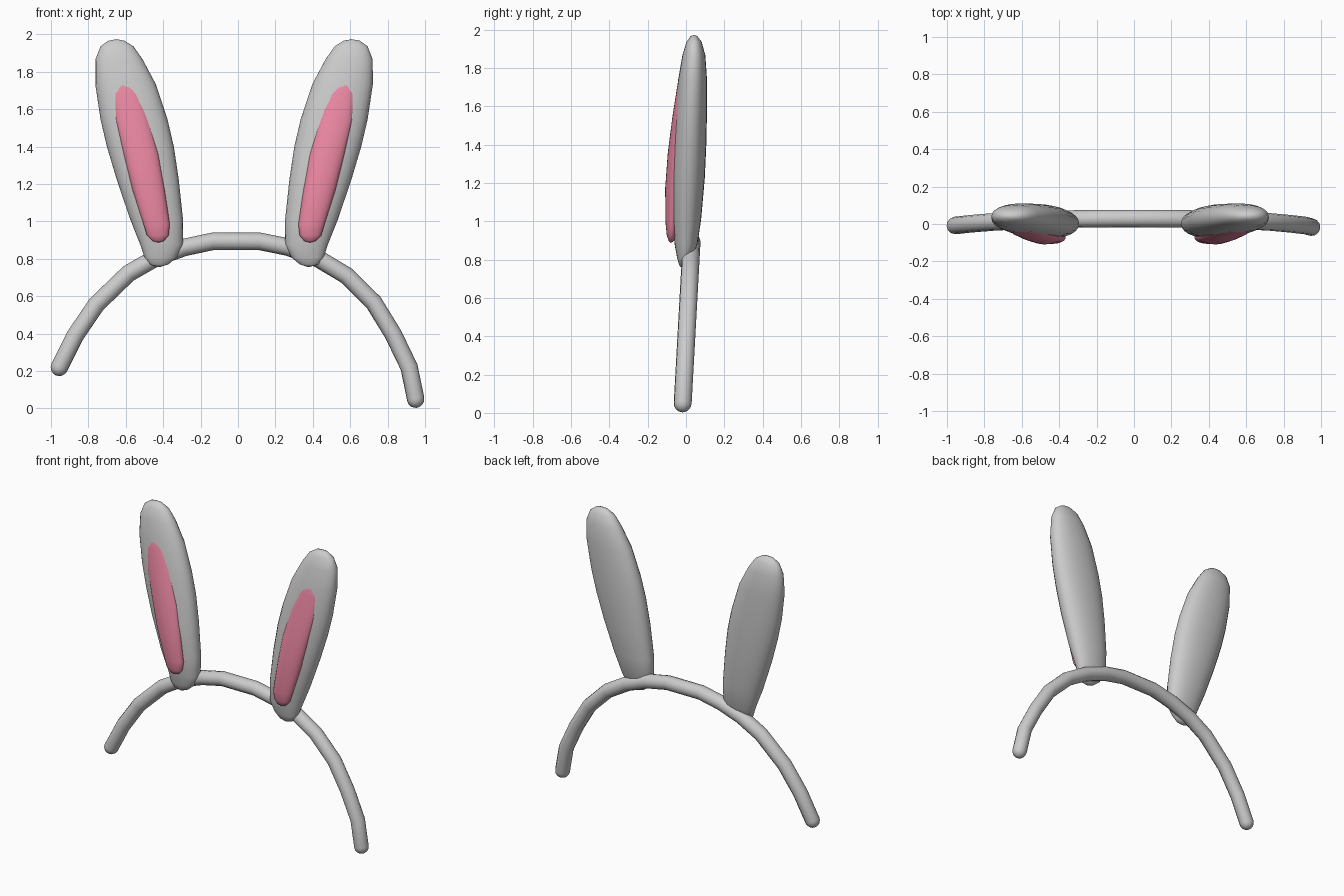
import bpy, bmesh, math
from mathutils import Vector

if "Cube" in bpy.data.objects:
    bpy.data.objects.remove(bpy.data.objects["Cube"])

MIRROR_X = -0.021   # centre plane between the two ears


def loft(name, stations, tip_low, tip_high, power=2.0, sides=24, mirror=False):
    """Skin rings (z, centre x, half width, centre y, half depth) between two tips."""
    bm = bmesh.new()
    fx = (lambda x: 2 * MIRROR_X - x) if mirror else (lambda x: x)
    rings = []
    for z, cx, hw, cy, hd in stations:
        ring = []
        for i in range(sides):
            a = 2 * math.pi * i / sides
            c, s = math.cos(a), math.sin(a)
            px = math.copysign(abs(c) ** (2 / power), c)
            py = math.copysign(abs(s) ** (2 / power), s)
            ring.append(bm.verts.new((fx(cx + hw * px), cy + hd * py, z)))
        rings.append(ring)
    low = bm.verts.new((fx(tip_low[0]), tip_low[1], tip_low[2]))
    high = bm.verts.new((fx(tip_high[0]), tip_high[1], tip_high[2]))
    for i in range(sides):
        j = (i + 1) % sides
        for a, b in zip(rings, rings[1:]):
            bm.faces.new((a[i], a[j], b[j], b[i]))
        bm.faces.new((low, rings[0][j], rings[0][i]))
        bm.faces.new((high, rings[-1][i], rings[-1][j]))
    bmesh.ops.recalc_face_normals(bm, faces=bm.faces)
    for f in bm.faces:
        f.smooth = True
    me = bpy.data.meshes.new(name)
    bm.to_mesh(me)
    bm.free()
    ob = bpy.data.objects.new(name, me)
    bpy.context.collection.objects.link(ob)
    return ob


# Outer ears
ear = [
    (0.770, 0.380, 0.050, -0.015, 0.020),
    (0.807, 0.372, 0.086, -0.008, 0.038),
    (0.877, 0.366, 0.115, 0.000, 0.059),
    (1.010, 0.393, 0.141, 0.003, 0.076),
    (1.225, 0.441, 0.166, 0.011, 0.087),
    (1.400, 0.480, 0.179, 0.019, 0.087),
    (1.545, 0.514, 0.179, 0.025, 0.084),
    (1.733, 0.559, 0.162, 0.034, 0.076),
    (1.866, 0.594, 0.126, 0.041, 0.060),
    (1.936, 0.605, 0.088, 0.042, 0.040),
    (1.966, 0.608, 0.043, 0.042, 0.018),
]
# Pink inner pads
pad = [
    (0.895, 0.385, 0.030, -0.077, 0.012),
    (0.925, 0.387, 0.058, -0.075, 0.025),
    (0.985, 0.393, 0.070, -0.072, 0.034),
    (1.170, 0.436, 0.086, -0.064, 0.045),
    (1.358, 0.476, 0.094, -0.052, 0.043),
    (1.545, 0.524, 0.089, -0.040, 0.031),
    (1.680, 0.553, 0.070, -0.032, 0.018),
    (1.745, 0.568, 0.043, -0.029, 0.010),
]
pink = bpy.data.materials.new("pink")
pink.diffuse_color = (0.85, 0.25, 0.37, 1)
pink.use_nodes = True
pink.node_tree.nodes["Principled BSDF"].inputs["Base Color"].default_value = pink.diffuse_color
for side, flip in (("right", False), ("left", True)):
    loft(side + "_ear", ear, (0.378, -0.020, 0.755), (0.608, 0.042, 1.974),
         power=2.2, mirror=flip)
    inner = loft(side + "_inner_ear", pad, (0.384, -0.079, 0.887), (0.570, -0.028, 1.772),
                 mirror=flip)
    inner.data.materials.append(pink)

# Headband: bent tube with rounded ends
R = 0.047
path = [(-0.955, 0.22), (-0.87, 0.39), (-0.757, 0.556), (-0.585, 0.722), (-0.44, 0.805),
        (-0.29, 0.86), (-0.136, 0.893), (0.115, 0.893), (0.27, 0.862), (0.43, 0.80),
        (0.58, 0.71), (0.725, 0.567), (0.83, 0.396), (0.915, 0.22), (0.95, 0.05)]
pts = [Vector((x, -0.02 + 0.055 * z, z)) for x, z in path]


def end_cap(end, inside):
    d = (end - inside).normalized()
    return [(end + d * R * math.sin(t), math.cos(t)) for t in (0.4, 0.8, 1.15, 1.45)]


tube = [(p, 1.0) for p in pts]
tube = end_cap(pts[0], pts[1])[::-1] + tube + end_cap(pts[-1], pts[-2])
curve = bpy.data.curves.new("headband", 'CURVE')
curve.dimensions = '3D'
curve.bevel_depth = R
curve.bevel_resolution = 4
curve.use_fill_caps = True
spline = curve.splines.new('POLY')
spline.points.add(len(tube) - 1)
for sp, (p, r) in zip(spline.points, tube):
    sp.co = (*p, 1)
    sp.radius = r
spline.use_smooth = True
band = bpy.data.objects.new("headband", curve)
bpy.context.collection.objects.link(band)
bpy.context.view_layer.objects.active = band
band.select_set(True)
bpy.ops.object.convert(target='MESH')
bpy.ops.object.shade_smooth_by_angle(angle=math.radians(40))
